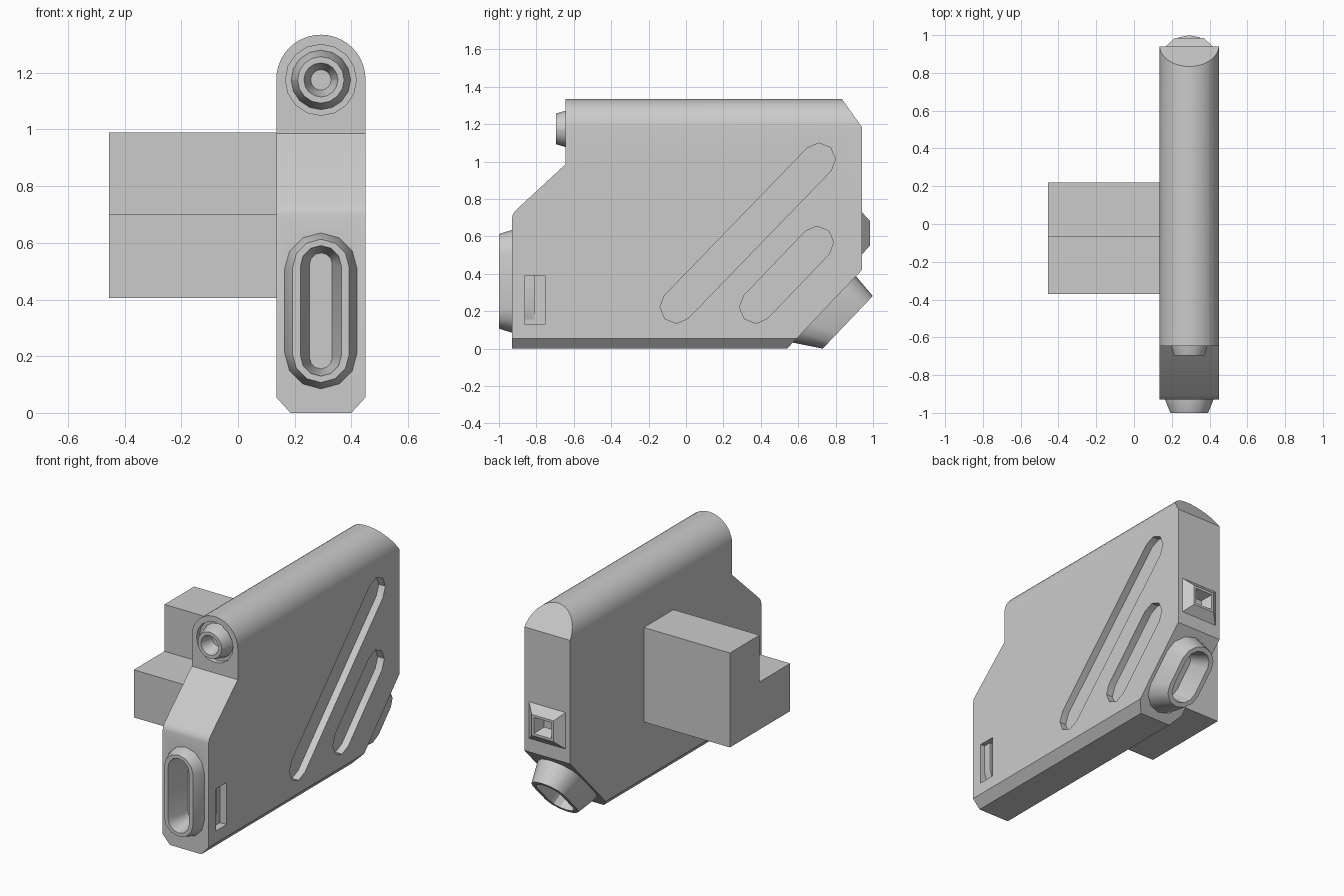
import bpy, bmesh
from math import pi, cos, sin, radians
from mathutils import Vector

cube = bpy.data.objects.get("Cube")
if cube:
    bpy.data.objects.remove(cube)

grey = bpy.data.materials.new("plain_grey")
grey.use_nodes = True
COL = (0.6, 0.6, 0.6, 1)
grey.diffuse_color = COL
grey.node_tree.nodes["Principled BSDF"].inputs["Base Color"].default_value = COL

CX = 0.2925          # middle of the body across x
HW = 0.1575          # half of the body width
X, Y, Z = Vector((1, 0, 0)), Vector((0, 1, 0)), Vector((0, 0, 1))


def loft(name, rings, cutter=False):
    """Closed solid through rings of equal point count, capped at both ends."""
    bm = bmesh.new()
    loops = [[bm.verts.new(p) for p in ring] for ring in rings]
    for a, b in zip(loops, loops[1:]):
        for i in range(len(a)):
            j = (i + 1) % len(a)
            bm.faces.new((a[i], a[j], b[j], b[i]))
    bm.faces.new(loops[0][::-1])
    bm.faces.new(loops[-1])
    bmesh.ops.recalc_face_normals(bm, faces=bm.faces)
    mesh = bpy.data.meshes.new(name)
    bm.to_mesh(mesh)
    bm.free()
    ob = bpy.data.objects.new(name, mesh)
    bpy.context.collection.objects.link(ob)
    mesh.materials.append(grey)
    ob.hide_render = cutter
    return ob


def slot(o, u, v, n, half, r, h, seg=6, shift=0):
    """Ring with rounded ends: half length along u, radius r, height h along n."""
    pts = []
    for side in (1, -1):
        for i in range(seg + 1):
            t = -pi / 2 + pi * i / seg
            a = side * (half - r + r * cos(t) + 1e-4) + shift
            pts.append(o + u * a + v * (side * r * sin(t)) + n * h)
    return pts


def rect(o, u, v, n, a, b, h):
    return [o + u * (a * i) + v * (b * j) + n * h
            for i, j in ((-1, -1), (1, -1), (1, 1), (-1, 1))]


def boolean(target, tool, operation):
    mod = target.modifiers.new(operation.lower(), 'BOOLEAN')
    mod.operation, mod.object, mod.solver = operation, tool, 'EXACT'
    bpy.context.view_layer.objects.active = target
    bpy.ops.object.modifier_apply(modifier=mod.name)
    bpy.data.objects.remove(tool)


def smooth(ob, angle=30):
    bpy.ops.object.select_all(action='DESELECT')
    ob.select_set(True)
    bpy.context.view_layer.objects.active = ob
    bpy.ops.object.shade_smooth_by_angle(angle=radians(angle))


# Body: round-topped section run along y, trimmed to the side profile
section = [(HW, 0.055), (HW, 1.177)]
section += [(HW * cos(pi * i / 20), 1.177 + HW * sin(pi * i / 20)) for i in range(1, 20)]
section += [(-HW, 1.177), (-HW, 0.055), (-HW + 0.05, 0), (HW - 0.05, 0)]
body = loft("body", [[Vector((CX + x, y, z)) for x, z in section] for y in (-1.1, 1.1)])
side = [(-0.93, -0.1), (0.445, -0.1), (0.94, 0.42), (0.94, 1.185), (0.83, 1.34),
        (0.83, 1.5), (-0.645, 1.5), (-0.645, 0.985), (-0.91, 0.74), (-0.925, 0.72), (-0.93, 0.7)]
side[4:6] = [(0.72, 1.495)]
boolean(body, loft("profile_trim", [[Vector((x, y, z)) for y, z in side]
                                    for x in (0, 0.6)], True), 'INTERSECT')

# Grooves and small rectangular pocket in the left side
for y0, z0, y1, z1 in ((-0.05, 0.225, 0.71, 1.01), (0.375, 0.225, 0.70, 0.565)):
    a, b = Vector((CX + HW, y0, z0)), Vector((CX + HW, y1, z1))
    u = (b - a).normalized()
    frame = ((a + b) / 2, u, X.cross(u), X)
    half = (b - a).length / 2 + 0.09
    boolean(body, loft("groove", [slot(*frame, half, 0.088, h, 4) for h in (-0.045, 0.1)], True),
            'DIFFERENCE')
pocket = (Vector((CX + HW, -0.807, 0.26)), Y, Z, X)
boolean(body, loft("pocket", [rect(*pocket, 0.053, 0.13, h) for h in (-0.045, 0.1)], True),
        'DIFFERENCE')


def collar(name, ring, outer, inner, clear):
    """Tapered hollow boss: outer rings, then inner rings, set into a cleared seat."""
    boolean(body, loft("seat", [ring(*c) for c in clear], True), 'DIFFERENCE')
    ob = loft(name, [ring(*c) for c in outer + inner])
    smooth(ob)
    return ob


# Round muzzle in a shallow seat
muzzle = (Vector((CX, -0.645, 1.175)), Z, X, -Y)
collar("muzzle", lambda r, h: slot(*muzzle, r, r, h, 8),
       [(0.105, -0.09), (0.105, -0.03), (0.082, 0.05)],
       [(0.06, 0.05), (0.036, -0.03)],
       [(0.125, -0.03), (0.125, 0.1)])

# Long front port
port = (Vector((CX, -0.93, 0.36)), Z, X, -Y)
collar("front_port", lambda r, h: slot(*port, r + 0.147 + (0.128 - r) * 0.2, r, h),
       [(0.128, -0.12), (0.128, 0), (0.10, 0.07)],
       [(0.072, 0.07), (0.04, -0.08)],
       [(0.11, -0.1), (0.11, 0.1)])

# Angled rear port under the back
u = Vector((0, 0.40, 0.42)).normalized()
n = Vector((0, u.z, -u.y))
rear = (Vector((CX, 0.74, 0.21)), u, X, n)
collar("rear_port", lambda half, r, h, s: slot(*rear, half, r, h, 6, s),
       [(0.245, 0.138, -0.08, 0), (0.245, 0.138, 0, 0), (0.194, 0.108, 0.138, 0.036)],
       [(0.165, 0.08, 0.138, 0.036), (0.14, 0.06, -0.02, 0)],
       [(0.2, 0.1, -0.06, 0), (0.2, 0.1, 0.1, 0)])

# Rectangular socket on the back
socket = (Vector((CX, 0.94, 0.617)), X, Z, Y)
collar("rear_socket", lambda a, b, h: rect(*socket, a, b, h),
       [(0.125, 0.113, -0.06), (0.125, 0.113, 0), (0.075, 0.065, 0.045)],
       [(0.06, 0.05, 0.045), (0.035, 0.028, -0.02)],
       [(0.1, 0.09, -0.04), (0.1, 0.09, 0.1)])
smooth(body)

# Stepped side block
step = [(-0.37, 0.405), (0.22, 0.405), (0.22, 0.99), (-0.07, 0.99), (-0.07, 0.70), (-0.37, 0.70)]
loft("side_block", [[Vector((x, y, z)) for y, z in step] for x in (-0.455, CX - HW)])
